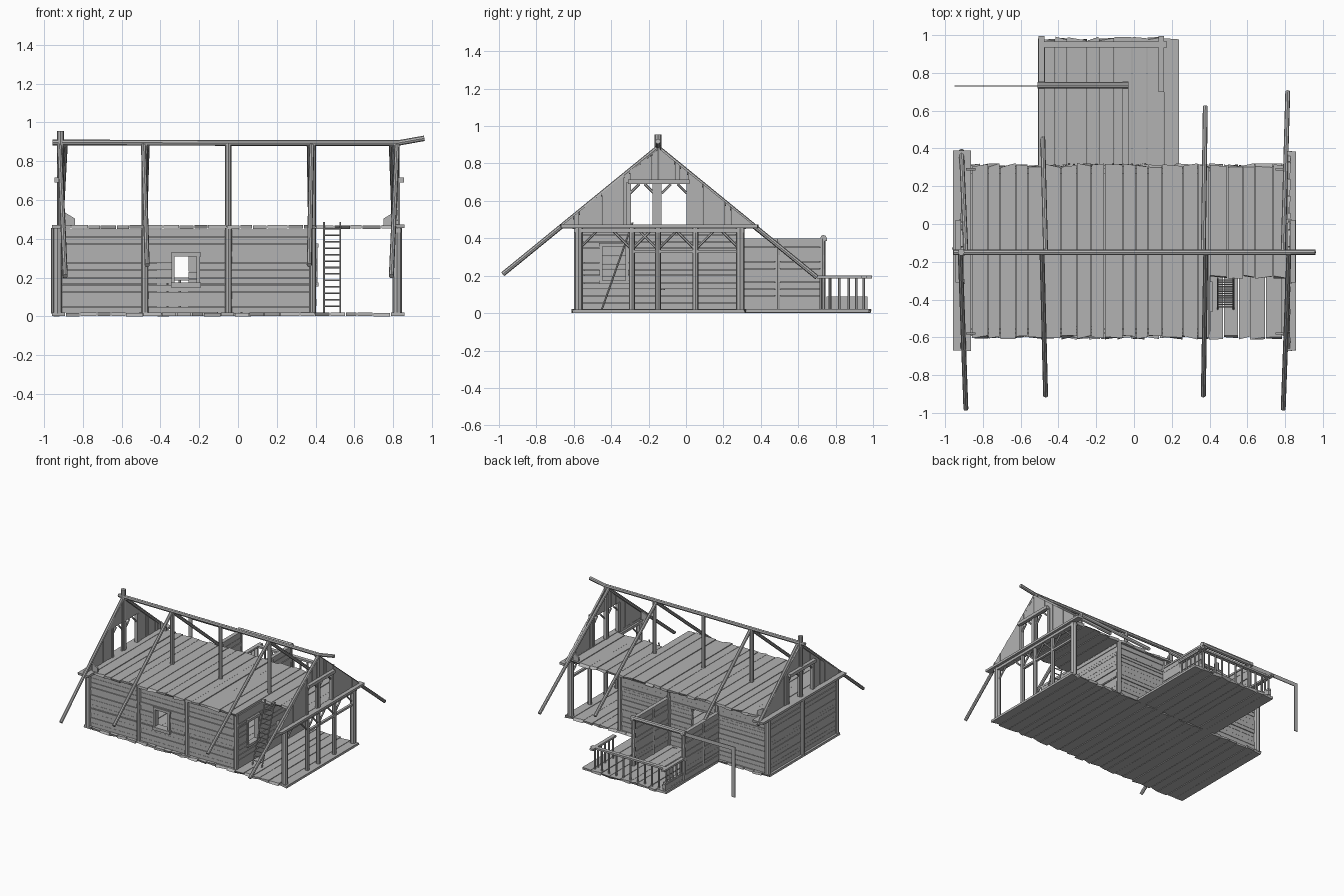
import bpy, bmesh, random
from mathutils import Vector, Matrix

random.seed(4)
if "Cube" in bpy.data.objects:
    bpy.data.objects.remove(bpy.data.objects["Cube"], do_unlink=True)

wood = bpy.data.materials.new("weathered grey wood")
wood.use_nodes = True
GREY = (0.45, 0.45, 0.45, 1)
wood.diffuse_color = GREY
wood.node_tree.nodes["Principled BSDF"].inputs["Base Color"].default_value = GREY


class Part:
    """A named object gathered from boxes and poles."""
    def __init__(self, name):
        self.name, self.bm = name, bmesh.new()

    def box(self, x0, x1, y0, y1, z0, z1):
        m = Matrix.Translation(((x0 + x1) / 2, (y0 + y1) / 2, (z0 + z1) / 2))
        m = m @ Matrix.Diagonal((x1 - x0, y1 - y0, z1 - z0, 1))
        return bmesh.ops.create_cube(self.bm, size=1, matrix=m)["verts"]

    def pole(self, p, q, r=0.015, sides=8):
        p, q = Vector(p), Vector(q)
        d = q - p
        m = Matrix.Translation((p + q) / 2) @ d.to_track_quat("Z", "Y").to_matrix().to_4x4()
        bmesh.ops.create_cone(self.bm, cap_ends=True, segments=sides, radius1=r,
                              radius2=r, depth=d.length, matrix=m)

    def done(self):
        me = bpy.data.meshes.new(self.name)
        self.bm.to_mesh(me)
        self.bm.free()
        me.materials.append(wood)
        ob = bpy.data.objects.new(self.name, me)
        bpy.context.collection.objects.link(ob)
        return ob


def planks(name, x0, x1, y0, y1, z, thick=0.018, ragged=0.012, width=0.08):
    """Floor of planks running front to back with uneven ends."""
    part = Part(name)
    n = max(1, round((x1 - x0) / width))
    cuts = [x0 + (x1 - x0) * i / n for i in range(n + 1)]
    cuts[1:-1] = [c + random.uniform(-0.2, 0.2) * width for c in cuts[1:-1]]
    for a, b in zip(cuts, cuts[1:]):
        drop = random.uniform(0, 0.004)
        for v in part.box(a + 0.002, b - 0.002, y0, y1, z + drop, z + thick + drop):
            v.co.y += random.uniform(-ragged, ragged)
    part.done()


def board_wall(name, axis, at, s0, s1, z0, z1, hole=None, step=0.036):
    """Wall of horizontal boards along an axis; hole is (start, end, low, high)."""
    part = Part(name)
    n = round((z1 - z0) / step)
    levels = [z0 + (z1 - z0) * i / n for i in range(n + 1)]
    levels[1:-1] = [z + random.uniform(-0.007, 0.007) for z in levels[1:-1]]
    if hole:
        levels = sorted(levels + [z for z in hole[2:] if z0 < z < z1])
    for lo, hi in zip(levels, levels[1:]):
        t = random.uniform(0.009, 0.015)
        spans = [(s0, s1)]
        if hole and hole[2] < (lo + hi) / 2 < hole[3]:
            spans = [(s0, hole[0]), (hole[1], s1)]
        for a, b in spans:
            if axis == "x":
                part.box(a, b, at - t, at + t, lo, hi - 0.002)
            else:
                part.box(at - t, at + t, a, b, lo, hi - 0.002)
    part.done()


# Floors, back deck and attic floor with an open bay above the ladder
planks("ground_floor", -0.96, 0.86, -0.6, 0.31, 0)
planks("back_deck", -0.51, 0.24, 0.31, 0.98, 0)
planks("attic_floor", -0.86, 0.40, -0.6, 0.31, 0.45)
planks("attic_floor_porch", 0.40, 0.81, -0.28, 0.31, 0.45)
planks("attic_edge_right", -0.96, -0.86, -0.67, 0.385, 0.452, ragged=0.004, width=0.1)
planks("attic_edge_left", 0.81, 0.86, -0.67, 0.385, 0.452, ragged=0.004)

# Main walls
board_wall("front_wall", "x", -0.565, -0.94, 0.39, 0.02, 0.45, (-0.33, -0.2, 0.17, 0.31))
board_wall("back_wall", "x", 0.28, -0.94, 0.39, 0.02, 0.45, (-0.42, -0.255, 0.02, 0.36))
board_wall("right_end_wall", "y", -0.93, -0.57, 0.28, 0.02, 0.45)
board_wall("porch_wall", "y", 0.39, -0.57, 0.28, 0.02, 0.45, (-0.45, -0.32, 0.17, 0.36))

# Window frames
part = Part("front_window_frame")
part.box(-0.345, -0.19, -0.6, -0.54, 0.15, 0.175)
part.box(-0.345, -0.19, -0.59, -0.54, 0.31, 0.33)
for x in (-0.335, -0.205):
    part.box(x - 0.008, x + 0.008, -0.59, -0.54, 0.175, 0.31)
part.done()
part = Part("porch_window_frame")
for z in (0.165, 0.365):
    part.box(0.37, 0.415, -0.465, -0.305, z - 0.01, z + 0.01)
for y in (-0.455, -0.315):
    part.box(0.37, 0.41, y - 0.008, y + 0.008, 0.17, 0.36)
part.done()

# Wall and porch posts
part = Part("wall_posts")
for y in (-0.575, 0.29):
    for x in (-0.93, -0.48, -0.05, 0.385, 0.82):
        r = 0.024 if abs(x) > 0.8 else 0.018
        part.pole((x, y, 0.015), (x, y, 0.455), r)
part.pole((-0.945, -0.13, 0.015), (-0.945, -0.13, 0.455), 0.018)
part.done()
part = Part("porch_posts")
for y in (-0.29, -0.15, 0.05):
    part.pole((0.82, y, 0.015), (0.82, y, 0.455), 0.016)
part.done()

# Porch header and knee braces
part = Part("porch_braces")
part.box(0.80, 0.84, -0.6, 0.31, 0.432, 0.452)
part.box(0.81, 0.83, -0.29, 0.29, 0.322, 0.338)
for y in (-0.575, -0.29, -0.15, 0.05, 0.29):
    for side in (-1, 1):
        end = y + side * 0.1
        if -0.58 < end < 0.3:
            part.pole((0.82, y, 0.34), (0.82, end, 0.44), 0.007, 6)
part.done()

# Gables: upright boards under the slope, with two open windows
RIDGE_Y, APEX = -0.15, 0.885
SLOPE = 0.81
def roof_z(y):
    return APEX - SLOPE * abs(y - RIDGE_Y)

for name, x, out in (("right_gable", -0.91, -1), ("left_gable", 0.82, 1)):
    part = Part(name)
    edges = [-0.66 + 0.03 * i for i in range(35)] + [-0.3, -0.18, -0.13, 0.01]
    edges = sorted(set(round(e, 3) for e in edges))
    for a, b in zip(edges, edges[1:]):
        mid = (a + b) / 2
        opened = -0.3 < mid < -0.18 or -0.13 < mid < 0.01
        low = 0.7 if opened else 0.47
        t = random.uniform(0.005, 0.009)
        verts = part.box(x - t, x + t, a, b - 0.001, low, 1)
        for v in verts:
            if v.co.z > 0.9:
                v.co.z = max(low, roof_z(v.co.y))
    # window posts, header and corner braces
    for y in (-0.305, -0.155, 0.015):
        part.box(x - 0.014, x + 0.014, y - 0.012, y + 0.012, 0.465, 0.7)
    hx = sorted((x + out * 0.008, x + out * 0.035))
    part.box(*hx, -0.31, 0.02, 0.69, 0.715)
    for a, b in ((-0.3, -0.17), (-0.13, 0.005)):
        for p, d in ((a, 0.05), (b, -0.05)):
            part.pole((x, p, 0.64), (x, p + d, 0.69), 0.007, 6)
    # sloping stays at the foot of the gable
    for y in (-0.58, 0.29):
        foot = sorted((x - out * 0.02, x - out * 0.07))
        for v in part.box(*foot, y - 0.006, y + 0.006, 0.465, 0.535):
            if v.co.z > 0.5 and abs(v.co.x - x) > 0.05:
                v.co.z = 0.505
    part.done()

# Roof frame: ridge pole, its posts and the rafters
part = Part("ridge_pole")
part.pole((-0.955, RIDGE_Y, 0.896), (0.83, RIDGE_Y, 0.893), 0.015)
part.pole((0.82, RIDGE_Y, 0.893), (0.96, RIDGE_Y, 0.918), 0.014)
part.done()
part = Part("ridge_posts")
for x in (-0.48, -0.05, 0.385):
    part.pole((x, RIDGE_Y, 0.46), (x, RIDGE_Y, 0.89), 0.016)
part.pole((-0.915, RIDGE_Y, 0.465), (-0.915, RIDGE_Y, 0.955), 0.018)
part.pole((0.815, RIDGE_Y, 0.465), (0.815, RIDGE_Y, 0.89), 0.016)
part.done()
part = Part("rafters")
for top, foot, front, back in ((-0.92, -0.89, -0.98, 0.39), (-0.487, -0.468, -0.91, 0.46),
                               (0.38, 0.367, -0.91, 0.62), (0.82, 0.79, -0.98, 0.70)):
    part.pole((top, RIDGE_Y, 0.885), (foot, front, roof_z(front) - 0.005), 0.013)
    part.pole((foot, RIDGE_Y, 0.885), (top - 0.2 * (top - foot), back, roof_z(back) - 0.005), 0.013)
part.done()

# Ladder
part = Part("ladder")
foot, head = Vector((0, -0.45, 0.02)), Vector((0, -0.285, 0.485))
for x in (0.443, 0.527):
    part.pole(foot + Vector((x, 0, 0)), head + Vector((x, 0, 0)), 0.005, 6)
for i in range(1, 14):
    p = foot.lerp(head, i / 14)
    part.pole(p + Vector((0.443, 0, 0)), p + Vector((0.527, 0, 0)), 0.004, 6)
part.done()

# Back annex: two side walls, posts and top beams
for name, x in (("annex_wall_left", -0.045), ("annex_wall_right", -0.49)):
    board_wall(name, "y", x, 0.3, 0.74, 0.02, 0.39)
part = Part("annex_frame")
for x in (-0.045, -0.49):
    for y in (0.49, 0.73):
        part.pole((x, y, 0.015), (x, y, 0.4), 0.016)
    part.box(x - 0.015, x + 0.015, 0.3, 0.755, 0.385, 0.4)
part.pole((-0.51, 0.735, 0.4), (-0.03, 0.735, 0.4), 0.018)
part.box(-0.95, -0.5, 0.727, 0.733, 0.375, 0.405)
part.box(-0.95, -0.92, 0.727, 0.733, 0, 0.4)
part.done()

# Deck railing
part = Part("deck_railing")
part.box(-0.505, -0.475, 0.72, 0.995, 0.185, 0.2)
part.box(0.13, 0.16, 0.70, 0.995, 0.185, 0.2)
part.box(-0.5, 0.175, 0.935, 0.965, 0.185, 0.2)
for x in (-0.49, 0.145):
    for y in (0.72, 0.77, 0.82, 0.87, 0.91, 0.95):
        part.pole((x, y, 0.015), (x, y, 0.19), 0.007, 6)
for i in range(1, 10):
    x = -0.49 + 0.0635 * i
    part.pole((x, 0.95, 0.015), (x, 0.95, 0.19), 0.007, 6)
part.done()
board_wall("deck_kickboard", "y", -0.485, 0.75, 0.97, 0.02, 0.09, step=0.025)
